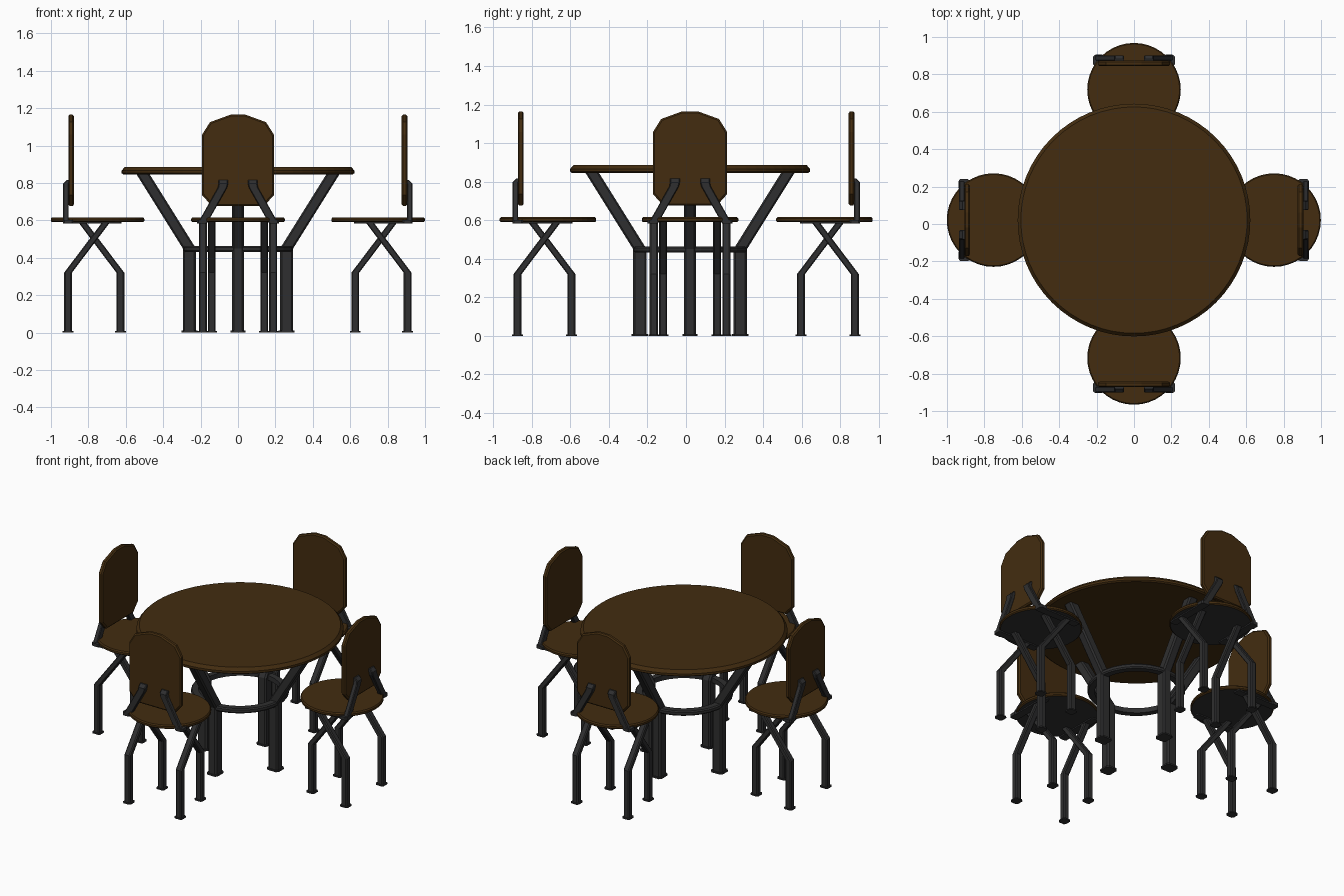
import bpy, bmesh, math
from mathutils import Matrix, Vector

if "Cube" in bpy.data.objects:
    bpy.data.objects.remove(bpy.data.objects["Cube"])

CY = 0.021  # y centre of the table


def material(name, col):
    m = bpy.data.materials.new(name)
    m.diffuse_color = (*col, 1)
    m.use_nodes = True
    m.node_tree.nodes["Principled BSDF"].inputs["Base Color"].default_value = m.diffuse_color
    return m


WOOD = material("dark_wood", (0.056, 0.0255, 0.0050))
METAL = material("dark_metal", (0.028, 0.028, 0.029))


def finish(bm, name, *mats):
    bmesh.ops.recalc_face_normals(bm, faces=bm.faces)
    me = bpy.data.meshes.new(name)
    bm.to_mesh(me)
    bm.free()
    for m in mats:
        me.materials.append(m)
    return me


def place(me, name, mat):
    ob = bpy.data.objects.new(name, me)
    ob.matrix_world = mat
    bpy.context.collection.objects.link(ob)


def loft(bm, rings):
    """Skin closed loops of equal size and cap both ends."""
    loops = [[bm.verts.new(p) for p in r] for r in rings]
    n = len(loops[0])
    for a, b in zip(loops, loops[1:]):
        for i in range(n):
            j = (i + 1) % n
            bm.faces.new((a[i], a[j], b[j], b[i]))
    bm.faces.new(loops[0][::-1])
    bm.faces.new(loops[-1])


def section(x, y, z, w, d):
    """Horizontal rectangle with chamfered corners."""
    a, b, c = w / 2, d / 2, min(w, d) * 0.16
    pts = [(a, -b + c), (a, b - c), (a - c, b), (-a + c, b),
           (-a, b - c), (-a, -b + c), (-a + c, -b), (a - c, -b)]
    return [(x + px, y + py, z) for px, py in pts]


def bar(bm, path, w, d):
    loft(bm, [section(*p, w, d) for p in path])


def disc(bm, profile, n):
    """Stack of circles from (radius, z) pairs."""
    loft(bm, [[(r * math.cos(2 * math.pi * i / n), r * math.sin(2 * math.pi * i / n), z)
               for i in range(n)] for r, z in profile])


# ---------- table ----------
centre = Matrix.Translation((0, CY, 0))

bm = bmesh.new()
disc(bm, [(0.612, 0.845), (0.622, 0.852), (0.622, 0.866), (0.605, 0.886)], 64)
place(finish(bm, "table_top", WOOD), "table_top", centre)

# leg: vertical post, then flared out to the top, with a foot pad
bm = bmesh.new()
bar(bm, [(0.26, 0, 0), (0.26, 0, 0.45), (0.508, 0, 0.847)], 0.07, 0.062)
bar(bm, [(0.26, 0, 0), (0.26, 0, 0.01)], 0.086, 0.078)
leg = finish(bm, "table_leg", METAL)
for i in range(4):
    place(leg, "table_leg", centre @ Matrix.Rotation(i * math.pi / 2, 4, 'Z'))

# ring joining the legs
bm = bmesh.new()
N = 32
prof = [(0.25, 0.432), (0.288, 0.432), (0.294, 0.44), (0.294, 0.456), (0.288, 0.464), (0.25, 0.464)]
rings = [[bm.verts.new((r * math.cos(2 * math.pi * i / N), r * math.sin(2 * math.pi * i / N), z))
          for r, z in prof] for i in range(N)]
for i in range(N):
    a, b = rings[i], rings[(i + 1) % N]
    for k in range(len(prof)):
        m = (k + 1) % len(prof)
        bm.faces.new((a[k], b[k], b[m], a[m]))
place(finish(bm, "brace_ring", METAL), "brace_ring", centre)

# ---------- chair (local +x points away from the table) ----------
parts = {}

# seat with a dark underside
bm = bmesh.new()
disc(bm, [(0.243, 0.590), (0.25, 0.596), (0.25, 0.608), (0.244, 0.616)], 40)
bm.normal_update()
for f in bm.faces:
    if f.calc_center_median().z < 0.5905:
        f.material_index = 1
parts["seat"] = finish(bm, "seat", WOOD, METAL)

# backrest: arched outline, thickened, with softened edges
half = [(0.14, 0.677), (0.192, 0.735), (0.192, 1.058), (0.15, 1.125), (0.04, 1.165)]
outline = half + [(-y, z) for y, z in reversed(half)]


def inset(k, x):
    return [(x, y * (1 - k / 0.192), 0.92 + (z - 0.92) * (1 - k / 0.245)) for y, z in outline]


bm = bmesh.new()
loft(bm, [inset(0.008, 0.126), inset(0, 0.133), inset(0, 0.149), inset(0.008, 0.156)])
parts["backrest"] = finish(bm, "backrest", WOOD)

# crossed legs: rear feet on the outer pair, front feet on the inner pair
bm = bmesh.new()
for s in (-1, 1):
    for x, y, k in ((0.158, 0.188, -1), (-0.122, 0.14, 1)):
        y *= s
        bar(bm, [(x, y, 0), (x, y, 0.32), (x + k * 0.205, y, 0.591)], 0.042, 0.042)
        bar(bm, [(x, y, 0), (x, y, 0.008)], 0.058, 0.056)
parts["chair_legs"] = finish(bm, "chair_legs", METAL)

# rails under the seat and struts up to the backrest
bm = bmesh.new()
for s in (-1, 1):
    bar(bm, [(0.027, s * 0.19, 0.582), (0.027, s * 0.19, 0.591)], 0.31, 0.05)
    bar(bm, [(0.157, s * 0.193, 0.582), (0.157, s * 0.193, 0.602)], 0.056, 0.054)
    bar(bm, [(0.169, s * 0.19, 0.585), (0.169, s * 0.083, 0.775), (0.169, s * 0.078, 0.797),
             (0.15, s * 0.078, 0.816)], 0.03, 0.05)
parts["back_struts"] = finish(bm, "back_struts", METAL)

# four chairs around the table
for i, (x, y) in enumerate([(0.749, CY), (0, 0.718), (-0.751, CY), (0, -0.716)]):
    mat = Matrix.Translation((x, y, 0)) @ Matrix.Rotation(i * math.pi / 2, 4, 'Z')
    for name, me in parts.items():
        place(me, name, mat)
